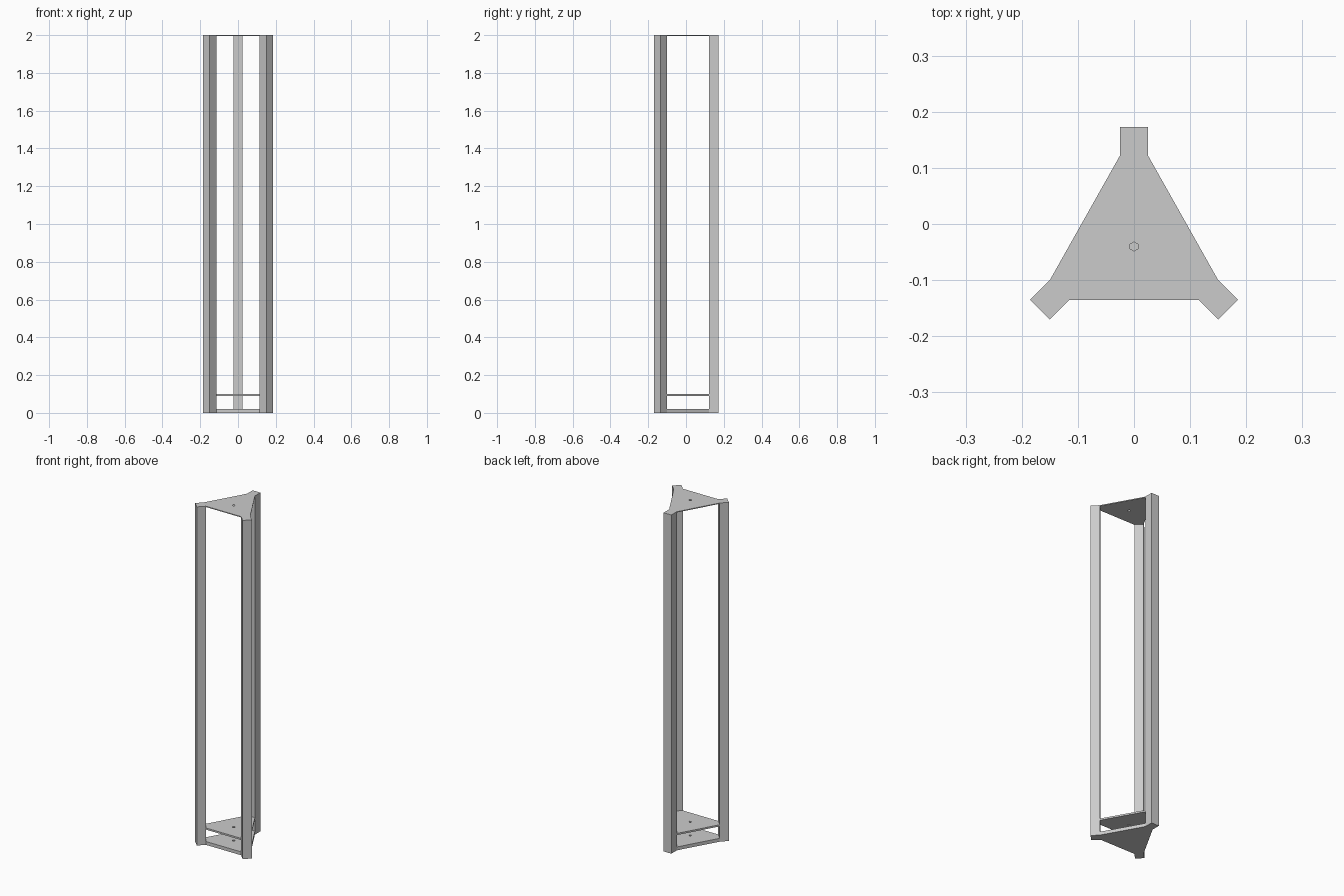
import bpy, bmesh, math
from mathutils import Vector

cube = bpy.data.objects.get("Cube")
if cube:
    bpy.data.objects.remove(cube, do_unlink=True)

grey = bpy.data.materials.new("light grey")
grey.use_nodes = True
grey.diffuse_color = (0.6, 0.6, 0.6, 1)
grey.node_tree.nodes["Principled BSDF"].inputs["Base Color"].default_value = (0.6, 0.6, 0.6, 1)

HEIGHT, CAP, FLOOR = 2.0, 0.005, 0.02
HOLE = [Vector((0.008 * math.sin(i * math.tau / 6), -0.04 + 0.008 * math.cos(i * math.tau / 6)))
        for i in range(6)]


def prism(name, outline, z0, z1, hole=None):
    """Extrude an outline from z0 to z1, optionally pierced by a hole."""
    bm = bmesh.new()
    edges = []
    for loop in [outline] + ([hole] if hole else []):
        vs = [bm.verts.new((p[0], p[1], z0)) for p in loop]
        edges += [bm.edges.new((a, b)) for a, b in zip(vs, vs[1:] + vs[:1])]
    if hole:
        bmesh.ops.triangle_fill(bm, edges=edges, use_beauty=True)
    else:
        bmesh.ops.contextual_create(bm, geom=edges)
    new = bmesh.ops.extrude_face_region(bm, geom=bm.faces[:], use_keep_orig=True)["geom"]
    bmesh.ops.translate(bm, vec=(0, 0, z1 - z0),
                        verts=[g for g in new if isinstance(g, bmesh.types.BMVert)])
    bmesh.ops.recalc_face_normals(bm, faces=bm.faces[:])
    mesh = bpy.data.meshes.new(name)
    bm.to_mesh(mesh)
    bm.free()
    mesh.materials.append(grey)
    obj = bpy.data.objects.new(name, mesh)
    bpy.context.collection.objects.link(obj)
    return obj


def mirrored(half):
    """Close a right-hand half outline with its mirror image."""
    return half + [(-x, y) for x, y in reversed(half)]


# Three upright posts, the front pair turned by 45 degrees
back = mirrored([(0.025, 0.173), (0.025, 0.122)])
front = [(0.15, -0.1), (0.185, -0.135), (0.15, -0.17), (0.115, -0.135)]
prism("back_post", back, CAP, HEIGHT - CAP)
prism("left_post", front, CAP, HEIGHT - CAP)
prism("right_post", [(-x, y) for x, y in front], CAP, HEIGHT - CAP)

# Plates with arms that cover the post ends
arms = mirrored([(0.025, 0.173), (0.025, 0.122)] + front)
prism("top_plate", arms, HEIGHT - CAP, HEIGHT, HOLE)
prism("base_plate", arms, 0, CAP)

# Plates fitted between the posts
inner = mirrored([(0.025, 0.122), (0.15, -0.1), (0.115, -0.135)])
prism("floor_plate", inner, CAP, FLOOR, HOLE)
prism("shelf_plate", inner, 0.09, 0.1, HOLE)
